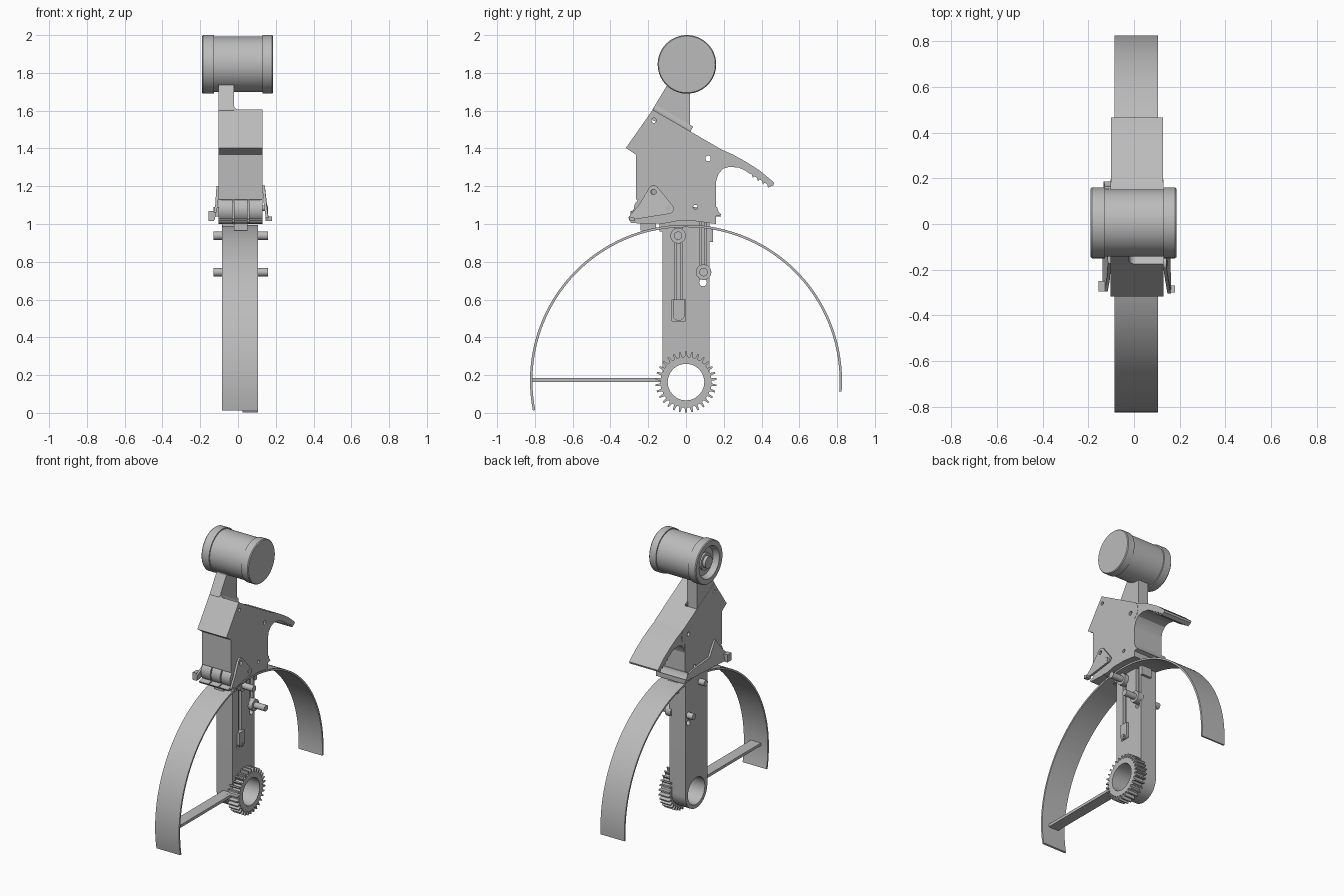
import bpy, bmesh
from math import pi, sin, cos, radians
from mathutils import Vector, Matrix

if "Cube" in bpy.data.objects:
    bpy.data.objects.remove(bpy.data.objects["Cube"], do_unlink=True)

steel = bpy.data.materials.new("plain_grey")
steel.use_nodes = True
GREY = (0.5, 0.5, 0.5, 1)
steel.diffuse_color = GREY
steel.node_tree.nodes["Principled BSDF"].inputs["Base Color"].default_value = GREY


def finish(name, bm):
    bmesh.ops.recalc_face_normals(bm, faces=bm.faces)
    mesh = bpy.data.meshes.new(name)
    bm.to_mesh(mesh)
    bm.free()
    mesh.materials.append(steel)
    ob = bpy.data.objects.new(name, mesh)
    bpy.context.collection.objects.link(ob)
    smooth(ob)
    return ob


def smooth(ob):
    bpy.ops.object.select_all(action='DESELECT')
    ob.select_set(True)
    bpy.context.view_layer.objects.active = ob
    bpy.ops.object.shade_smooth_by_angle(angle=radians(30))


def prism(name, pts, x0, x1, flare=None):
    """Extrude a side outline (y, z) from x0 to x1; flare moves x by height."""
    bm = bmesh.new()
    face = bm.faces.new([bm.verts.new((x0, y, z)) for y, z in pts])
    top = bmesh.ops.extrude_face_region(bm, geom=[face])
    bmesh.ops.translate(bm, vec=(x1 - x0, 0, 0),
                        verts=[v for v in top["geom"] if isinstance(v, bmesh.types.BMVert)])
    if flare:
        for v in bm.verts:
            v.co.x += flare(v.co.z)
    return finish(name, bm)


def box(name, x, y, z):
    return prism(name, [(y[0], z[0]), (y[1], z[0]), (y[1], z[1]), (y[0], z[1])], *x)


def arc(cy, cz, r, a0, a1, n):
    """Points on a side-plane arc, angles in degrees."""
    return [(cy + r * cos(radians(a0 + (a1 - a0) * i / n)),
             cz + r * sin(radians(a0 + (a1 - a0) * i / n))) for i in range(n + 1)]


def disc(cy, cz, r, n=32):
    return arc(cy, cz, r, 0, 360, n)[:-1]


def lathe(name, profile, cy, cz, n=64):
    """Revolve (x, radius) points about an axis parallel to x."""
    bm = bmesh.new()
    verts = [bm.verts.new((x, 0, r)) for x, r in profile]
    edges = [bm.edges.new(p) for p in zip(verts, verts[1:])]
    bmesh.ops.spin(bm, geom=verts + edges, cent=(0, 0, 0), axis=(1, 0, 0),
                   angle=2 * pi, steps=n)
    bmesh.ops.remove_doubles(bm, verts=bm.verts, dist=1e-5)
    bmesh.ops.translate(bm, vec=(0, cy, cz), verts=bm.verts)
    return finish(name, bm)


def cut(ob, cutters):
    for c in cutters:
        mod = ob.modifiers.new("cut", 'BOOLEAN')
        mod.operation, mod.solver, mod.object = 'DIFFERENCE', 'EXACT', c
        bpy.context.view_layer.objects.active = ob
        bpy.ops.object.modifier_apply(modifier=mod.name)
        bpy.data.objects.remove(c, do_unlink=True)
    smooth(ob)


def holes(spots):
    return [prism("hole_cutter", disc(y, z, r, 24), -0.3, 0.3) for y, z, r in spots]


# Drum with raised end bands, one recessed end with a hub
lathe("drum", [(-0.15, 0), (-0.15, 0.10), (-0.19, 0.115), (-0.19, 0.15), (-0.184, 0.155),
               (-0.127, 0.155), (-0.127, 0.147), (0.13, 0.147), (0.13, 0.155),
               (0.18, 0.155), (0.186, 0.15), (0.186, 0)], 0.005, 1.845)
lathe("drum_hub", [(-0.14, 0.06), (-0.165, 0.06), (-0.165, 0.042), (-0.187, 0.042),
                   (-0.187, 0)], 0.005, 1.845, 32)

# Neck plate and its fillet into the shoulder
prism("neck", [(-0.10, 1.735), (-0.178, 1.605), (-0.178, 1.55), (0.022, 1.47),
               (0.022, 1.72), (-0.04, 1.76)], -0.102, -0.022)
up = Vector((0, 0.5, 0.866))
bm = bmesh.new()
ring = [(-0.03, -0.02), (0.01, -0.02), (0.01, 0)] + \
       [(0.01 + 0.032 * cos(a), 0.032 + 0.032 * sin(a)) for a in (-1.57, -2.0, -2.4, -2.8, -3.14)]
ring.append((-0.03, 0.032))
start, end = Vector((0, -0.176, 1.603)), Vector((0, 0.022, 1.488))
face = bm.faces.new([bm.verts.new(start + Vector((x, 0, 0)) + up * h) for x, h in ring])
new = bmesh.ops.extrude_face_region(bm, geom=[face])["geom"]
bmesh.ops.translate(bm, vec=end - start, verts=[v for v in new if isinstance(v, bmesh.types.BMVert)])
finish("shoulder_fillet", bm)

# Main head housing
head = prism("head", [(-0.318, 1.403), (-0.265, 1.367), (-0.265, 1.13), (-0.2, 1.13),
                      (-0.2, 1.01), (-0.13, 1.0), (-0.05, 1.015), (0.05, 1.015), (0.16, 1.0),
                      (0.16, 1.29), (0.185, 1.31), (0.195, 1.345), (0.19, 1.38),
                      (0.17, 1.405), (-0.176, 1.605)], -0.103, 0.13)
cut(head, holes([(-0.17, 1.548, 0.013), (0.118, 1.347, 0.015),
                 (-0.17, 1.17, 0.013), (0.05, 1.09, 0.012)]))

# Front latch lobes, separated by narrow slots
for name, x0, x1 in (("latch_right", -0.103, -0.029), ("latch_middle", -0.021, 0.05),
                     ("latch_left", 0.058, 0.13)):
    prism(name, arc(-0.205, 1.075, 0.072, 90, 220, 16) + [(-0.3, 1.02), (-0.29, 1.005), (-0.16, 1.0),
                                                         (-0.16, 1.147)], x0, x1)
box("latch_core", (-0.09, 0.12), (-0.255, -0.16), (1.02, 1.13))
box("latch_tongue", (-0.022, 0.05), (-0.24, -0.16), (0.965, 1.02))

# Curved tail lever with grip teeth below the tip
teeth = []
for i in range(4):
    y, z = 0.435 - i * 0.027, 1.192 + i * 0.017
    teeth += [(y, z), (y - 0.006, z + 0.02), (y - 0.02, z + 0.026)]
prism("tail_lever", [(0.13, 1.42), (0.18, 1.398), (0.25, 1.367), (0.32, 1.328), (0.39, 1.283),
                     (0.44, 1.242), (0.467, 1.218), (0.462, 1.205)] + teeth +
      [(0.31, 1.285), (0.28, 1.298), (0.23, 1.303), (0.195, 1.292), (0.17, 1.262), (0.158, 1.22),
       (0.13, 1.25)], -0.101, 0.128)

# Flared triangular side plate with a lip and rivet
plate = prism("side_plate", arc(-0.172, 1.175, 0.03, 130, 40, 6) + arc(-0.09, 1.08, 0.026, 40, -80, 6)
              + [(-0.3, 1.02), (-0.305, 1.035), (-0.25, 1.1)], 0.128, 0.142,
              lambda z: max(0, 1.16 - z) * 0.15)
cut(plate, holes([(-0.172, 1.17, 0.014)]))
prism("plate_rivet", disc(-0.095, 1.083, 0.014, 24), 0.13, 0.158)
prism("plate_lip", [(-0.3, 1.015), (-0.27, 1.015), (-0.27, 1.032), (-0.3, 1.04)], 0.145, 0.18)

# Long flared rail on the opposite side
prism("side_rail", [(-0.295, 1.02), (0.185, 1.04), (0.17, 1.07), (0.1, 1.085), (-0.1, 1.1),
                    (-0.172, 1.2), (-0.25, 1.1), (-0.295, 1.06)], -0.114, -0.1,
      lambda z: -max(0, 1.13 - z) * 0.22)
box("rail_foot", (-0.156, -0.126), (-0.295, -0.25), (1.015, 1.07))
prism("rear_tip", [(0.155, 1.04), (0.187, 1.048), (0.17, 1.07), (0.165, 1.09), (0.155, 1.09)],
      -0.13, 0.13)

# Leg with a rounded end, bore and two grooves
leg = prism("leg", [(0.125, 1.02), (-0.125, 1.02)] + arc(0, 0.165, 0.125, 180, 360, 32),
            -0.083, 0.045)
grooves = [box("groove_cutter", (0.0, 0.2), (-0.058, -0.022), (0.58, 0.99)),
           box("groove_cutter", (0.0, 0.2), (0.075, 0.107), (0.69, 1.1)),
           box("groove_cutter", (-0.02, 0.2), (-0.074, -0.003), (0.487, 0.6))]
cut(leg, grooves + holes([(0, 0.163, 0.097), (0.09, 0.69, 0.02)]))
box("slider_rod", (0.0, 0.03), (-0.05, -0.03), (0.59, 0.93))
box("slider_rod_rear", (0.0, 0.03), (0.083, 0.099), (0.74, 1.02))
prism("rod_anchor", [(-0.07, 0.6), (-0.07, 0.52)] + arc(-0.038, 0.52, 0.032, 180, 360, 12)
      + [(-0.006, 0.6)], -0.02, 0.06)
prism("anchor_pin", disc(-0.038, 0.508, 0.012, 16), 0.0, 0.066)

# Cross pins with collars
for tag, y, z in (("upper", -0.042, 0.938), ("lower", 0.093, 0.745)):
    prism(tag + "_pin", disc(y, z, 0.022), -0.13, 0.16)
    prism(tag + "_collar", disc(y, z, 0.041), 0.03, 0.075)
box("rear_tab", (-0.03, 0.05), (0.12, 0.143), (0.905, 0.985))
box("front_tab", (-0.022, 0.05), (-0.14, -0.12), (0.96, 1.01))

# Spur gear
outline = []
COUNT = 30
for i in range(COUNT):
    for f, r in ((0.0, 0.134), (0.24, 0.136), (0.36, 0.162), (0.62, 0.162), (0.74, 0.136)):
        a = 2 * pi * (i + f) / COUNT
        outline.append((r * cos(a), 0.163 + r * sin(a)))
gear = prism("gear", outline, 0.025, 0.106)
cut(gear, holes([(0, 0.163, 0.097)]))

# Arched band and its spoke
prism("arched_band", arc(0, 0.17, 0.826, -4, 191, 96) + arc(0, 0.17, 0.813, 191, -4, 96),
      -0.085, 0.106)
box("spoke", (-0.03, 0.05), (-0.816, -0.115), (0.164, 0.184))
